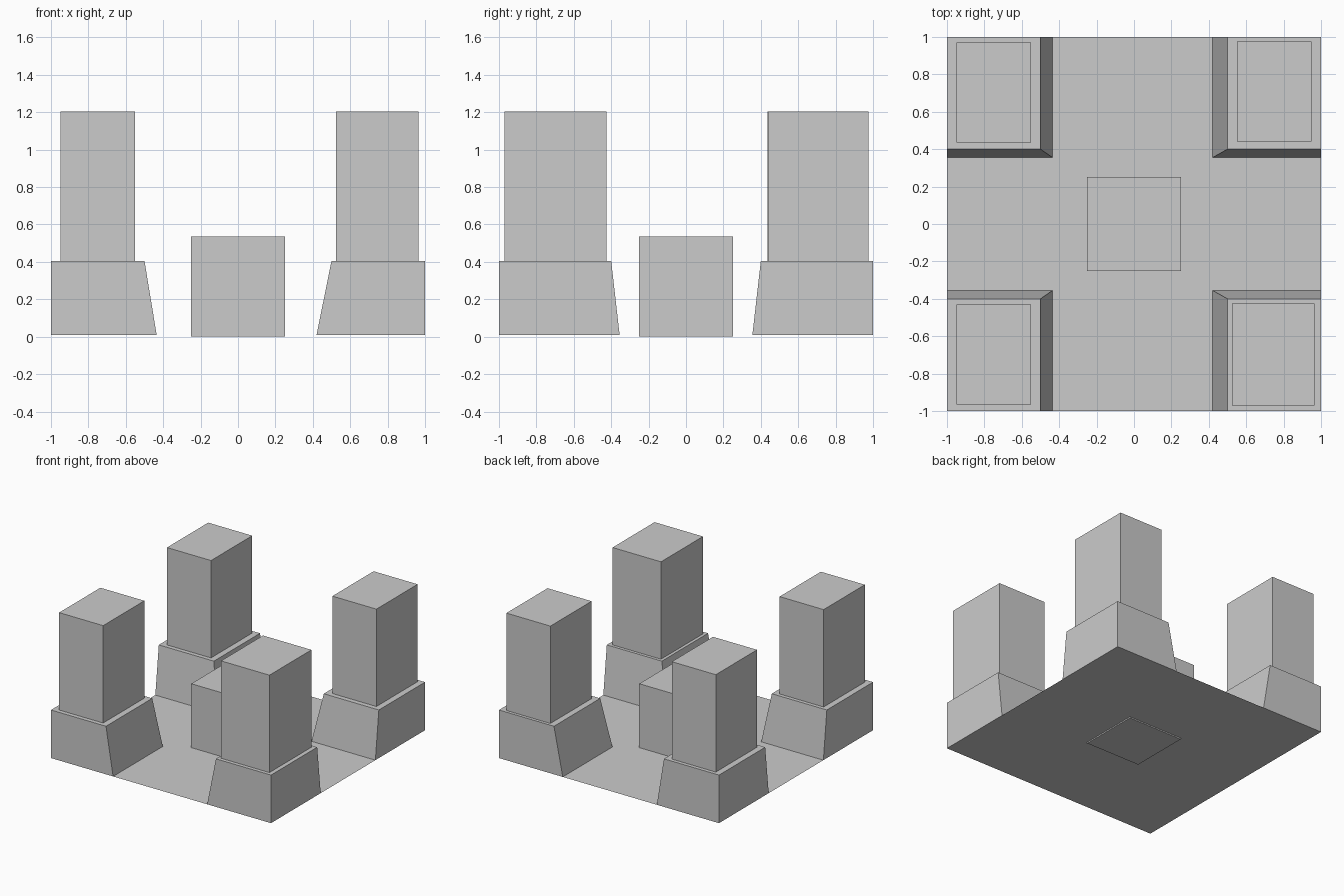
import bpy, bmesh

if "Cube" in bpy.data.objects:
    bpy.data.objects.remove(bpy.data.objects["Cube"])

GROUND, PODIUM_TOP, TOWER_TOP = 0.01, 0.405, 1.205


def add_mesh(name, verts, faces):
    mesh = bpy.data.meshes.new(name)
    mesh.from_pydata(verts, [], faces)
    bm = bmesh.new()
    bm.from_mesh(mesh)
    bmesh.ops.recalc_face_normals(bm, faces=bm.faces)
    bm.to_mesh(mesh)
    bm.free()
    obj = bpy.data.objects.new(name, mesh)
    bpy.context.collection.objects.link(obj)
    return obj


def block(name, bottom, top, z0, z1):
    """Box or tapered box; bottom and top are (x0, x1, y0, y1)."""
    verts = [(x, y, z)
             for (x0, x1, y0, y1), z in ((bottom, z0), (top, z1))
             for x, y in ((x0, y0), (x1, y0), (x1, y1), (x0, y1))]
    sides = [(i, (i + 1) % 4, (i + 1) % 4 + 4, i + 4) for i in range(4)]
    return add_mesh(name, verts, sides + [(3, 2, 1, 0), (4, 5, 6, 7)])


# Flat square base
ground = add_mesh("ground", [(-1, -1, GROUND), (1, -1, GROUND),
                             (1, 1, GROUND), (-1, 1, GROUND)], [(0, 1, 2, 3)])
# The upper side is the visible side
if ground.data.polygons[0].normal.z < 0:
    ground.data.flip_normals()

# Low central building
centre = (-0.25, 0.25, -0.25, 0.25)
block("central_block", centre, centre, 0, 0.535)

# Corner podiums slope only toward the middle, each carrying a tower
corners = {
    "front_left": (-1, -1, (-0.95, -0.55, -0.965, -0.43)),
    "front_right": (1, -1, (0.525, 0.965, -0.97, -0.425)),
    "back_left": (-1, 1, (-0.95, -0.55, 0.435, 0.97)),
    "back_right": (1, 1, (0.55, 0.95, 0.44, 0.975)),
}
for name, (sx, sy, tower) in corners.items():
    foot_x = 0.42 if sx > 0 else -0.435
    foot_y = 0.355 * sy
    foot = (sx, foot_x, sy, foot_y)
    cap = (sx, 0.5 * sx, sy, 0.4 * sy)
    block(name + "_podium", foot, cap, GROUND, PODIUM_TOP)
    block(name + "_tower", tower, tower, PODIUM_TOP, TOWER_TOP)
